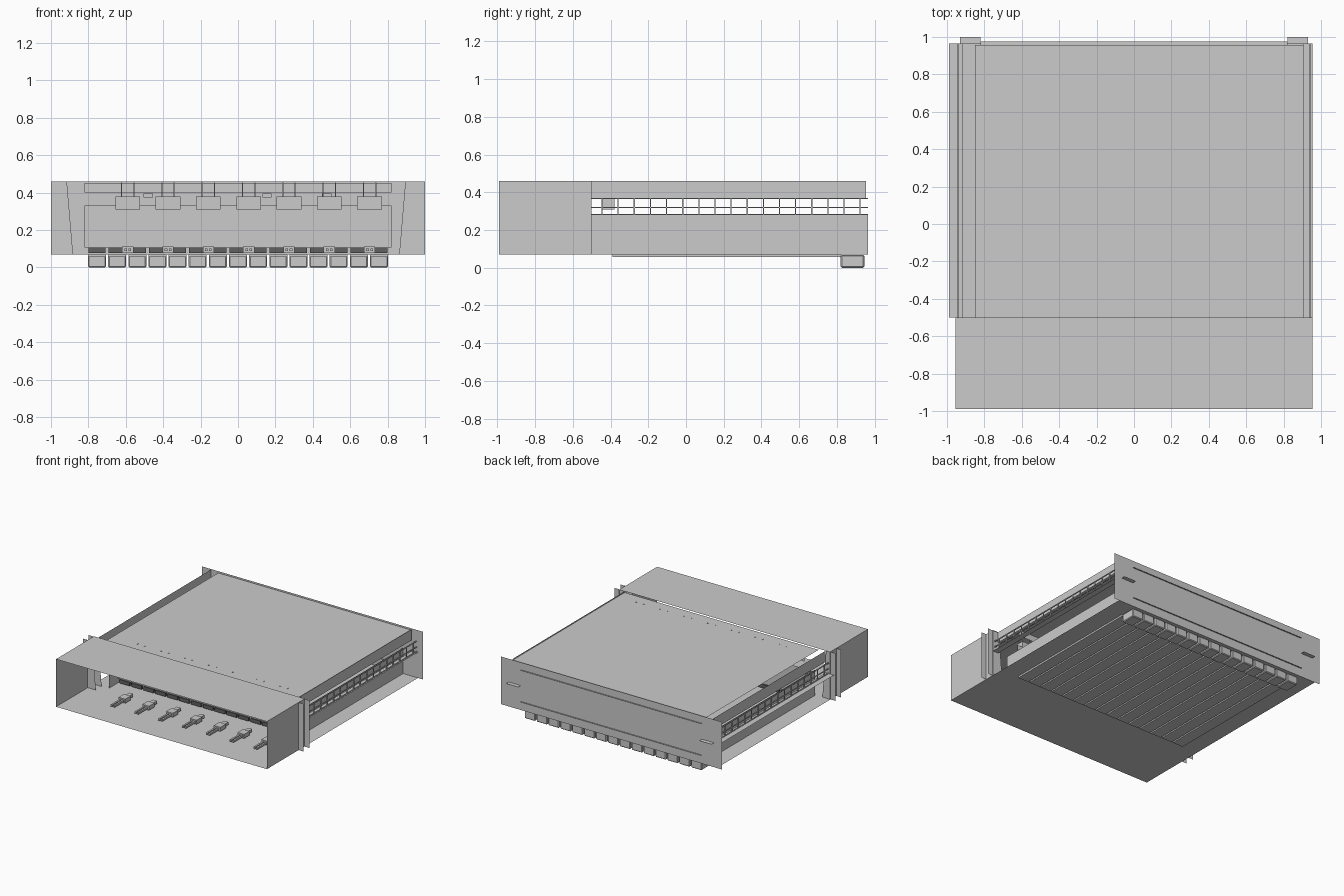
import bpy, bmesh
from mathutils import Vector

if "Cube" in bpy.data.objects:
    bpy.data.objects.remove(bpy.data.objects["Cube"])


def mesh_object(name, bm):
    me = bpy.data.meshes.new(name)
    bm.to_mesh(me)
    bm.free()
    ob = bpy.data.objects.new(name, me)
    bpy.context.collection.objects.link(ob)
    return ob


def add_box(bm, x0, x1, y0, y1, z0, z1):
    """Box from its limits; a zero extent makes a flat sheet."""
    lo, hi = (x0, y0, z0), (x1, y1, z1)
    flat = [i for i in range(3) if lo[i] == hi[i]]
    if flat:
        a, b = [i for i in range(3) if i != flat[0]]
        vs = []
        for s, t in ((0, 0), (1, 0), (1, 1), (0, 1)):
            p = list(lo)
            p[a], p[b] = (lo[a], hi[a])[s], (lo[b], hi[b])[t]
            vs.append(bm.verts.new(p))
        bm.faces.new(vs)
        return
    vs = bmesh.ops.create_cube(bm, size=1)["verts"]
    for v in vs:
        v.co = Vector([(lo[i] + hi[i]) / 2 + v.co[i] * (hi[i] - lo[i]) for i in range(3)])


def boxes(name, *limits):
    bm = bmesh.new()
    for lim in limits:
        add_box(bm, *lim)
    return mesh_object(name, bm)


ZB, ZT = 0.07, 0.46          # chassis bottom and top
HY0, HY1 = -0.99, -0.50      # front hood depth
RY = 0.965                   # rear panel

# Main sheets of the chassis
boxes("bottom_plate", (-0.955, 0.955, HY0, RY, ZB, ZB))
boxes("front_hood",
      (-0.955, 0.955, HY0, HY1, ZT, ZT),
      (-0.955, -0.955, HY0, HY1, ZB, ZT),
      (0.955, 0.955, HY0, HY1, ZB, ZT))
boxes("rear_panel", (-1, 1, RY, RY, ZB, ZT))
boxes("rear_ribs", *[(-0.82, 0.82, 0.955, 0.975, z, z) for z in (0.14, 0.40)])
boxes("rear_tabs", (-0.93, -0.82, RY, 1.0, 0.27, 0.27), (0.82, 0.93, RY, 1.0, 0.27, 0.27))
boxes("lid", (-0.85, 0.905, HY1, 0.958, 0.45, 0.45))
boxes("front_wall", (-0.82, 0.82, -0.38, -0.38, 0.12, 0.33))
boxes("front_lintel", (-0.82, 0.82, -0.36, -0.36, 0.40, 0.45))

# Side walls with an open band between them, and the cable shelves
for side, xw, xo in (("left", -0.915, -0.99), ("right", 0.905, 0.955)):
    s = -1 if xw < 0 else 1
    boxes(side + "_upper_wall", (xw, xw, HY1, 0.955, 0.37, ZT))
    boxes(side + "_lower_wall", (s * 0.82, s * 0.82, HY1, RY, ZB, 0.28))
    boxes(side + "_cable_shelf", (min(xw, xo), max(xw, xo), HY1, RY, 0.28, 0.28))

    # Ladder of rails and pickets across the open band
    bars = [(s * 0.94 - 0.004, s * 0.94 + 0.004, HY1, RY, z - 0.003, z + 0.003)
            for z in (0.283, 0.32, 0.367)]
    for i in range(17):
        y = -0.445 + i * 0.0855
        bars.append((s * 0.94 - 0.004, s * 0.94 + 0.004, y - 0.003, y + 0.003, 0.28, 0.37))
    boxes(side + "_ladder", *bars)

    # Rack ears: flat plates with a slanted inner edge
    for n, y in (("front", -0.58), ("rear", -0.505)):
        bm = bmesh.new()
        pts = ((1.0, ZB), (1.0, ZT), (0.905, ZT), (0.872, ZB))
        bm.faces.new([bm.verts.new((s * x - (0.01 if x < 1 else 0), y, z)) for x, z in pts])
        mesh_object(side + "_" + n + "_ear", bm)

# Fifteen floor modules: underside slat, rear foot and dark front port
pitch = 0.1077
centres = [(i - 7) * pitch for i in range(15)]
boxes("underside_slats", *[(x - 0.048, x + 0.048, -0.39, 0.82, 0.056, ZB) for x in centres])
feet = boxes("rear_feet", *[(x - 0.048, x + 0.048, 0.82, 0.945, 0.0, 0.068) for x in centres])
bev = feet.modifiers.new("bevel", "BEVEL")
bev.width, bev.segments = 0.006, 1
ports = boxes("front_ports", *[(x - 0.046, x + 0.046, -0.39, -0.37, 0.076, 0.106) for x in centres])
dark = bpy.data.materials.new("dark_grey")
dark.diffuse_color = (0.12, 0.12, 0.12, 1)
dark.use_nodes = True
dark.node_tree.nodes["Principled BSDF"].inputs["Base Color"].default_value = dark.diffuse_color
ports.data.materials.append(dark)
boxes("port_frame", (-0.82, 0.82, -0.38, -0.38, 0.106, 0.12))

# Seven upper connectors hung on rod pairs, and seven plugs on the floor
heads, rods, plugs = [], [], []
for i in range(7):
    x = (i - 3) * 2 * pitch + 0.057
    heads.append((x - 0.066, x + 0.066, -0.445, -0.38, 0.31, 0.38))
    for dx in (-0.033, 0.033):
        rods.append((x + dx - 0.003, x + dx + 0.003, -0.415, -0.405, 0.38, 0.453))
    plugs.append((x - 0.03, x + 0.03, -0.66, -0.59, 0.078, 0.112))    # head
    plugs.append((x - 0.018, x + 0.018, -0.59, -0.54, 0.083, 0.107))  # nose
    for dx in (-0.011, 0.011):                                        # twin leads
        plugs.append((x + dx - 0.007, x + dx + 0.007, -0.78, -0.66, 0.087, 0.102))
boxes("upper_connectors", *heads)
boxes("connector_rods", *rods)
boxes("floor_plugs", *plugs)

# Small latches between the connectors
boxes("latches", *[(x - 0.025, x + 0.025, -0.40, -0.385, 0.375, 0.395) for x in (-0.48, 0.155, 0.475)])
